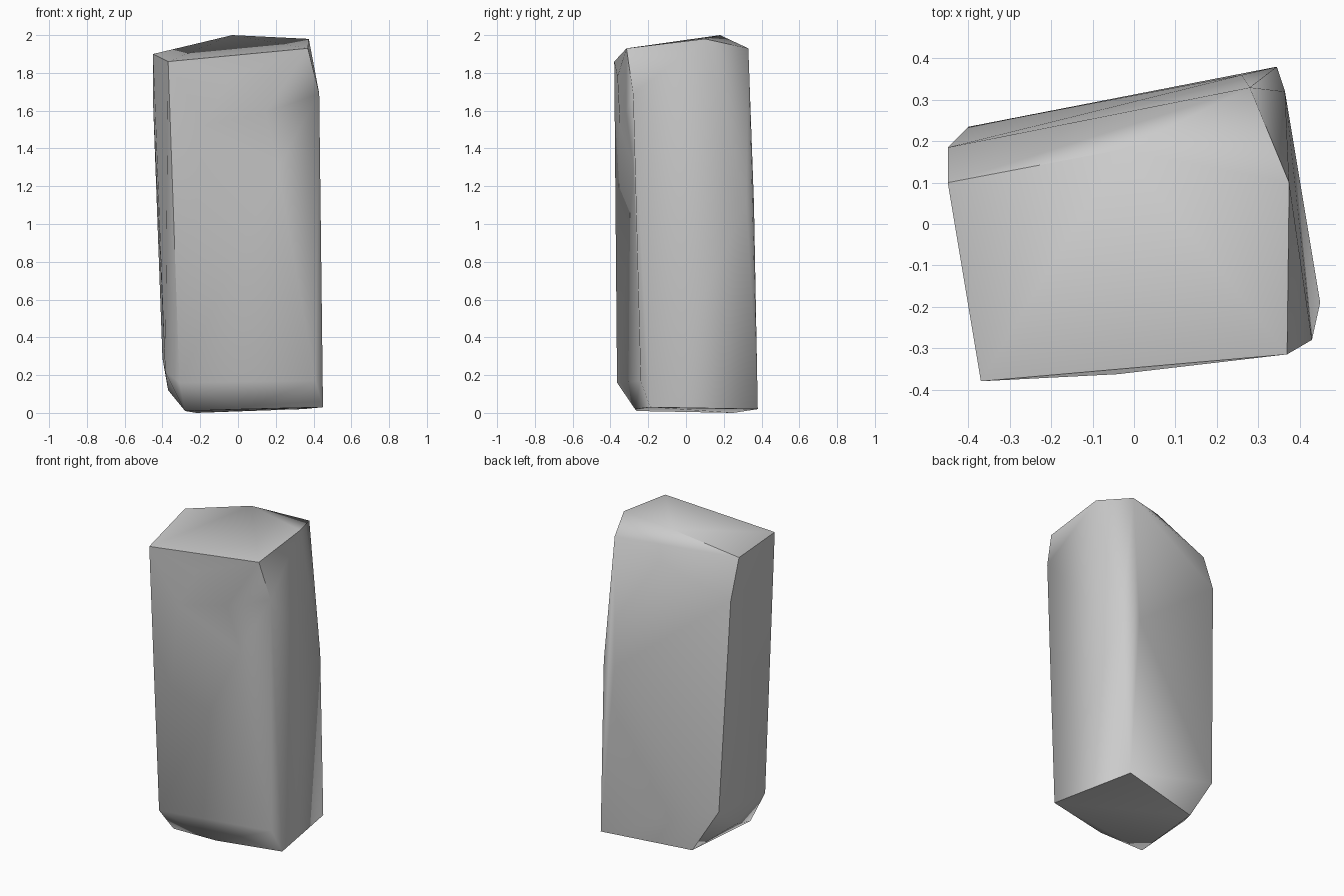
import bpy
import bmesh
from math import radians
from mathutils import Vector
from mathutils.geometry import delaunay_2d_cdt

default = bpy.data.objects.get("Cube")
if default:
    bpy.data.objects.remove(default, do_unlink=True)

# Corners of the standing stone, grouped by part
top_corners = [(-.03, .18, 2), (.375, .1, 1.98), (.28, .33, 1.93),
               (.37, -.315, 1.93), (-.45, .1, 1.9), (-.37, -.38, 1.86)]
shoulder_corners = [(.43, -.28, 1.69), (-.45, .185, 1.65), (-.04, -.363, 1.78)]
waist_corners = [(.365, .32, 1.1), (.26, .36, 1.1)]
foot_corners = [(-.385, -.26, .22), (-.31, -.365, .16), (-.4, .235, .29),
                (-.37, .02, .12), (.41, -.24, .17)]
base_corners = [(.45, -.19, .03), (.345, .38, .02), (.03, -.27, .02),
                (-.28, -.26, .01), (-.22, .25, 0)]

# Hollow worn into the front face
hollow = [(.145, -.317, 1.59), (.21, -.277, 1.3), (-.18, -.35, 1.52)]

# Convex body
bm = bmesh.new()
for p in top_corners + shoulder_corners + waist_corners + foot_corners + base_corners:
    bm.verts.new(p)
hull = bmesh.ops.convex_hull(bm, input=bm.verts[:])
spare = {v for key in ("geom_interior", "geom_unused") for v in hull[key]
         if isinstance(v, bmesh.types.BMVert)}
bmesh.ops.delete(bm, geom=list(spare), context='VERTS')
bm.normal_update()

# Open the front and rebuild it through the hollow
front = [f for f in bm.faces if f.normal.y < -.7]
rim = [e for e in bm.edges if sum(f in front for f in e.link_faces) == 1]
verts = list({v for f in front for v in f.verts})
bmesh.ops.delete(bm, geom=front, context='FACES_ONLY')
verts.sort(key=lambda v: (v.co.z, v.co.x))
edges = [tuple(verts.index(v) for v in e.verts) for e in rim]
first = len(verts)
verts += [bm.verts.new(p) for p in hollow]
edges.append((first, first + 1))
flat = [Vector((v.co.x, v.co.z)) for v in verts]
result = delaunay_2d_cdt(flat, edges, [], 1, 1e-5)
faces, source = result[2], result[3]
for face in faces:
    corners = [verts[source[i][0]] for i in face if source[i]]
    if len(set(corners)) == 3:
        bm.faces.new(corners)
for e in [e for e in bm.edges if not e.link_faces]:
    bm.edges.remove(e)
bmesh.ops.recalc_face_normals(bm, faces=bm.faces[:])

mesh = bpy.data.meshes.new("standing_stone")
bm.to_mesh(mesh)
bm.free()
stone = bpy.data.objects.new("standing_stone", mesh)
bpy.context.collection.objects.link(stone)

# Plain grey stone
grey = bpy.data.materials.new("stone_grey")
grey.use_nodes = True
colour = (.6, .6, .6, 1)
grey.diffuse_color = colour
grey.node_tree.nodes["Principled BSDF"].inputs["Base Color"].default_value = colour
mesh.materials.append(grey)

# Soft shading with the hard corners kept
bpy.ops.object.select_all(action='DESELECT')
stone.select_set(True)
bpy.context.view_layer.objects.active = stone
bpy.ops.object.shade_smooth_by_angle(angle=radians(60))
